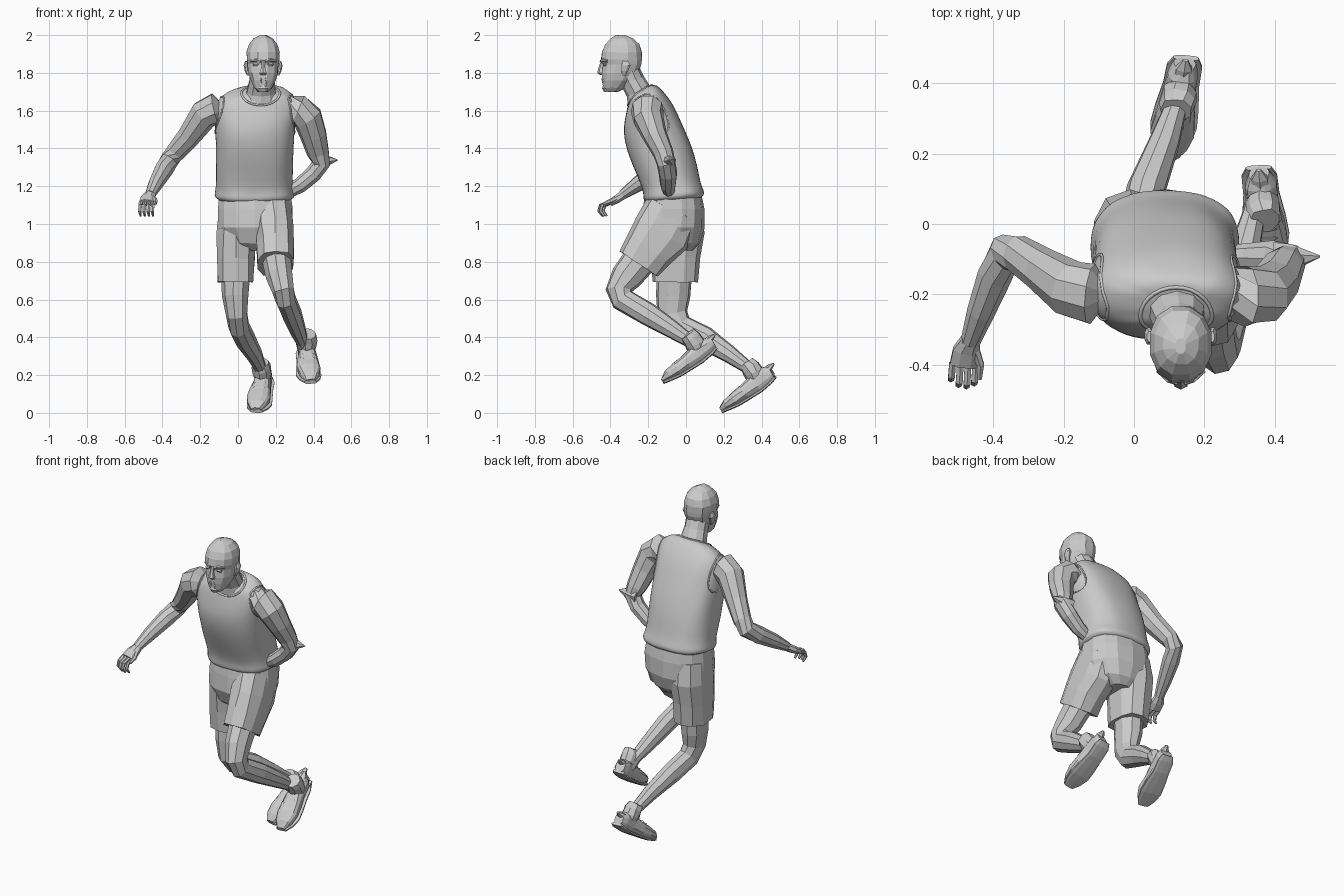
import bpy, bmesh, math, random
from mathutils import Vector
from mathutils.bvhtree import BVHTree

random.seed(4)


def make(name, bm, smooth=False):
    bmesh.ops.recalc_face_normals(bm, faces=bm.faces)
    me = bpy.data.meshes.new(name)
    bm.to_mesh(me)
    bm.free()
    for f in me.polygons:
        f.use_smooth = smooth
    ob = bpy.data.objects.new(name, me)
    bpy.context.collection.objects.link(ob)
    return ob


def loft(name, rings, n=10, p=2.0, jitter=0.0, smooth=False):
    """Skin elliptical rings (x, y, z, rx, ry[, tilt]); without tilt they follow the path."""
    bm = bmesh.new()
    cs = [Vector(r[:3]) for r in rings]
    rows = []
    for i, r in enumerate(rings):
        if len(r) > 5:
            t = Vector((0, -r[5], 1)).normalized()
        else:
            a = cs[i] - cs[i - 1] if i else cs[1] - cs[0]
            b = cs[i + 1] - cs[i] if i < len(cs) - 1 else a
            t = (a.normalized() + b.normalized()).normalized()
        w = (Vector((1, 0, 0)) - t * t.x).normalized()
        d = t.cross(w)
        row = []
        for k in range(n):
            an = 2 * math.pi * (k + 0.5) / n
            c, s = math.cos(an), math.sin(an)
            c = math.copysign(abs(c) ** (2 / p), c)
            s = math.copysign(abs(s) ** (2 / p), s)
            q = cs[i] + w * c * r[3] + d * s * r[4]
            q += Vector([random.uniform(-jitter, jitter) for _ in range(3)])
            row.append(bm.verts.new(q))
        rows.append(row)
    for a, b in zip(rows, rows[1:]):
        for k in range(n):
            bm.faces.new((a[k], a[(k + 1) % n], b[(k + 1) % n], b[k]))
    bm.faces.new(rows[0])
    bm.faces.new(rows[-1])
    return make(name, bm, smooth)


def trim(name, pts, r):
    """Closed round piping through the points."""
    cu = bpy.data.curves.new(name, 'CURVE')
    cu.dimensions = '3D'
    cu.bevel_depth = r
    cu.bevel_resolution = 1
    sp = cu.splines.new('POLY')
    sp.points.add(len(pts) - 1)
    for q, v in zip(sp.points, pts):
        q.co = (*v, 1)
    sp.use_cyclic_u = True
    ob = bpy.data.objects.new(name, cu)
    bpy.context.collection.objects.link(ob)


# Vest: leaning torso with light cloth wrinkles
vest = loft("vest", [
    (.09, -.065, 1.12, .185, .145, .08), (.088, -.065, 1.14, .212, .165, .08),
    (.088, -.067, 1.165, .212, .162, .08), (.086, -.077, 1.195, .203, .155, .08),
    (.086, -.105, 1.29, .205, .165, .08), (.09, -.142, 1.40, .208, .172, .1),
    (.09, -.178, 1.51, .212, .158, .15), (.095, -.195, 1.60, .218, .132, .3),
    (.10, -.213, 1.665, .21, .10, .4), (.115, -.225, 1.705, .14, .078, .5),
    (.12, -.228, 1.715, .09, .05, .5)], n=26, p=2.5, jitter=.004, smooth=True)
sub = vest.modifiers.new("sub", 'SUBSURF')
sub.levels = sub.render_levels = 1

# Vest piping, laid onto the cloth surface
bpy.context.view_layer.update()
tree = BVHTree.FromObject(vest, bpy.context.evaluated_depsgraph_get())
circle = [2 * math.pi * k / 28 for k in range(28)]
trim("vest_neckline", [tree.find_nearest(Vector((.12 + .10 * math.cos(a), -.255 + .075 * math.sin(a),
     1.685 + .05 * math.sin(a))))[0] for a in circle], .006)
for side, x in (("right", -.10), ("left", .29)):
    trim(side + "_armhole", [tree.find_nearest(Vector((x, -.19 + .095 * math.cos(a) - .05 * math.sin(a),
         1.59 + .11 * math.sin(a))))[0] for a in circle], .005)

# Shorts: seat and two wide legs
loft("shorts_seat", [(.09, -.065, 1.18, .19, .145, 0), (.09, -.065, 1.08, .202, .162, 0),
                     (.09, -.07, .98, .20, .168, 0), (.09, -.065, .90, .15, .14, 0),
                     (.09, -.06, .86, .08, .10, 0)], n=14, p=2.4, jitter=.003)
loft("shorts_right_leg", [(-.005, -.06, 1.08, .098, .14, 0), (-.01, -.052, .95, .106, .15, 0),
                          (-.012, -.055, .82, .103, .132, 0), (-.012, -.06, .692, .098, .12, 0)],
     n=10, p=2.5, jitter=.004)
loft("shorts_left_leg", [(.185, -.07, 1.07, .10, .15), (.192, -.13, .95, .103, .158),
                         (.198, -.195, .87, .10, .138), (.20, -.25, .787, .098, .122)],
     n=10, p=2.5, jitter=.004)

# Legs
loft("right_leg", [(-.01, -.06, .76, .082, .095), (-.013, -.068, .62, .072, .092),
                   (-.006, -.072, .52, .058, .082), (.005, -.03, .455, .056, .07),
                   (.035, .10, .395, .056, .064), (.085, .23, .31, .045, .047),
                   (.115, .32, .245, .034, .035), (.13, .37, .19, .034, .035)], n=9)
loft("left_leg", [(.20, -.22, .84, .08, .095), (.22, -.315, .72, .072, .085),
                  (.24, -.355, .65, .06, .072), (.252, -.335, .60, .055, .066),
                  (.285, -.20, .522, .054, .062), (.315, -.07, .44, .045, .048),
                  (.338, .02, .38, .034, .036), (.35, .065, .33, .034, .035)], n=9)


# Running shoes, placed by toe position, twisted by the heel's x shift
def shoe(side, toe, dx):
    prof = [(0, 0, .026, .012), (.03, .028, .05, .028), (.075, .058, .062, .038), (.125, .094, .057, .043),
            (.185, .142, .046, .052), (.24, .182, .045, .046), (.268, .20, .03, .034)]

    def ring(y, z, rx, ry):
        return (toe[0] + dx * y / .27, toe[1] + y, toe[2] + z, rx, ry)
    loft(side + "_shoe", [ring(*r) for r in prof], n=12, p=2.5, jitter=.003)
    loft(side + "_sole", [ring(y + ry * .5, z - ry * .8, rx + .007, .009) for y, z, rx, ry in prof],
         n=10, p=3)
    # padded collar and heel tab
    loft(side + "_collar", [ring(.135, .245, .042, .044), ring(.155, .222, .052, .054),
                            ring(.175, .19, .052, .055), ring(.195, .15, .04, .045)], n=9, jitter=.004)
    loft(side + "_heel_tab", [ring(.225, .195, .03, .022), ring(.255, .222, .026, .018),
                              ring(.278, .243, .008, .006)], n=6)
    # laces
    for k in range(3):
        y, z = .085 + .026 * k, .117 + .024 * k
        loft(f"{side}_lace_{k}", [(toe[0] + dx * y / .27 + s * .027, toe[1] + y, toe[2] + z, .006, .006, 1)
                                  for s in (-1, 1)], n=5)


shoe("right", (.095, .187, .018), .05)
shoe("left", (.385, -.125, .172), -.03)

# Arms
loft("right_arm", [(-.06, -.20, 1.61, .07, .085), (-.12, -.20, 1.61, .085, .088), (-.18, -.185, 1.58, .08, .082),
                   (-.26, -.13, 1.465, .062, .064), (-.33, -.085, 1.38, .053, .055),
                   (-.365, -.08, 1.335, .05, .054), (-.395, -.145, 1.285, .05, .052),
                   (-.435, -.25, 1.215, .04, .042), (-.465, -.335, 1.155, .028, .027)], n=9)
loft("left_arm", [(.26, -.20, 1.61, .07, .085), (.32, -.205, 1.605, .085, .088), (.37, -.20, 1.56, .082, .082),
                  (.40, -.165, 1.47, .072, .066), (.425, -.12, 1.375, .06, .055),
                  (.44, -.105, 1.32, .05, .05), (.40, -.095, 1.265, .045, .05),
                  (.33, -.095, 1.205, .042, .042), (.26, -.09, 1.165, .034, .03)], n=9)
loft("left_elbow_point", [(.40, -.10, 1.33, .05, .05), (.45, -.095, 1.335, .038, .042),
                          (.528, -.092, 1.338, .003, .003)], n=6)
loft("left_hand", [(.27, -.09, 1.17, .032, .028), (.22, -.08, 1.15, .035, .03), (.17, -.07, 1.14, .02, .02)], n=8)

# Right hand: palm, curled fingers, thumb
loft("right_palm", [(-.462, -.325, 1.16, .028, .026), (-.475, -.36, 1.135, .042, .024),
                    (-.482, -.40, 1.112, .044, .02)], n=8)
for k in range(4):
    x = -.515 + .022 * k
    reach = (.0, .016, .02, .012)[k]
    loft(f"right_finger_{k}", [(x, -.395, 1.115, .011, .011), (x - .003, -.432 - reach, 1.098, .011, .011),
                               (x - .005, -.44 - reach, 1.068, .010, .010),
                               (x, -.42 - reach, 1.042, .006, .006)], n=6)
loft("right_thumb", [(-.45, -.36, 1.14, .014, .014), (-.436, -.40, 1.122, .012, .012),
                     (-.438, -.44, 1.105, .007, .007)], n=6)

# Neck and faceted head
loft("neck", [(.12, -.235, 1.63, .10, .075, .4), (.122, -.25, 1.70, .08, .068, .4),
              (.128, -.285, 1.76, .07, .066, .3), (.132, -.31, 1.82, .07, .066, .1)], n=10)
head = [(1.70, -.425, -.36, .028), (1.72, -.44, -.32, .048), (1.76, -.447, -.275, .068),
        (1.80, -.447, -.25, .08), (1.845, -.442, -.233, .085), (1.87, -.452, -.23, .089),
        (1.91, -.447, -.232, .09), (1.95, -.43, -.245, .078), (1.982, -.40, -.28, .052),
        (2.0, -.37, -.325, .016)]
loft("head", [(.133, (a + b) / 2, z, w, (b - a) / 2, 0) for z, a, b, w in head], n=12, p=2.2, jitter=.002)

# Face: nose, lips, chin, brows, eyes, ears
loft("nose", [(.133, -.438, 1.865, .010, .012, 0), (.133, -.448, 1.825, .013, .016, 0),
              (.133, -.452, 1.80, .022, .018, 0), (.133, -.443, 1.788, .016, .010, 0)], n=6)
for nm, z, y in (("upper_lip", 1.766, -.447), ("lower_lip", 1.752, -.444)):
    loft(nm, [(.133 + x, y + abs(x) * .5, z, .007, w) for x, w in ((-.027, .003), (-.01, .010), (.01, .010), (.027, .003))], n=6)
loft("chin", [(.133, -.418, 1.70, .022, .018, 0), (.133, -.428, 1.718, .028, .018, 0),
              (.133, -.43, 1.735, .018, .010, 0)], n=8)
for side, s in (("right", -1), ("left", 1)):
    loft(side + "_brow", [(.133 + s * x, y, z, .008, .008) for x, y, z in
                          ((.012, -.450, 1.862), (.035, -.443, 1.869), (.065, -.415, 1.864))], n=6)
    loft(side + "_eye", [(.133 + s * .037, -.428, 1.836, .016, .008, 0),
                         (.133 + s * .037, -.431, 1.844, .019, .010, 0),
                         (.133 + s * .037, -.428, 1.852, .016, .008, 0)], n=8)
    loft(side + "_ear", [(.133 + s * .078, -.328, 1.785, .008, .010, 0),
                         (.133 + s * .086, -.325, 1.81, .012, .019, 0),
                         (.133 + s * .091, -.318, 1.84, .013, .026, 0),
                         (.133 + s * .088, -.32, 1.862, .008, .016, 0)], n=8)
